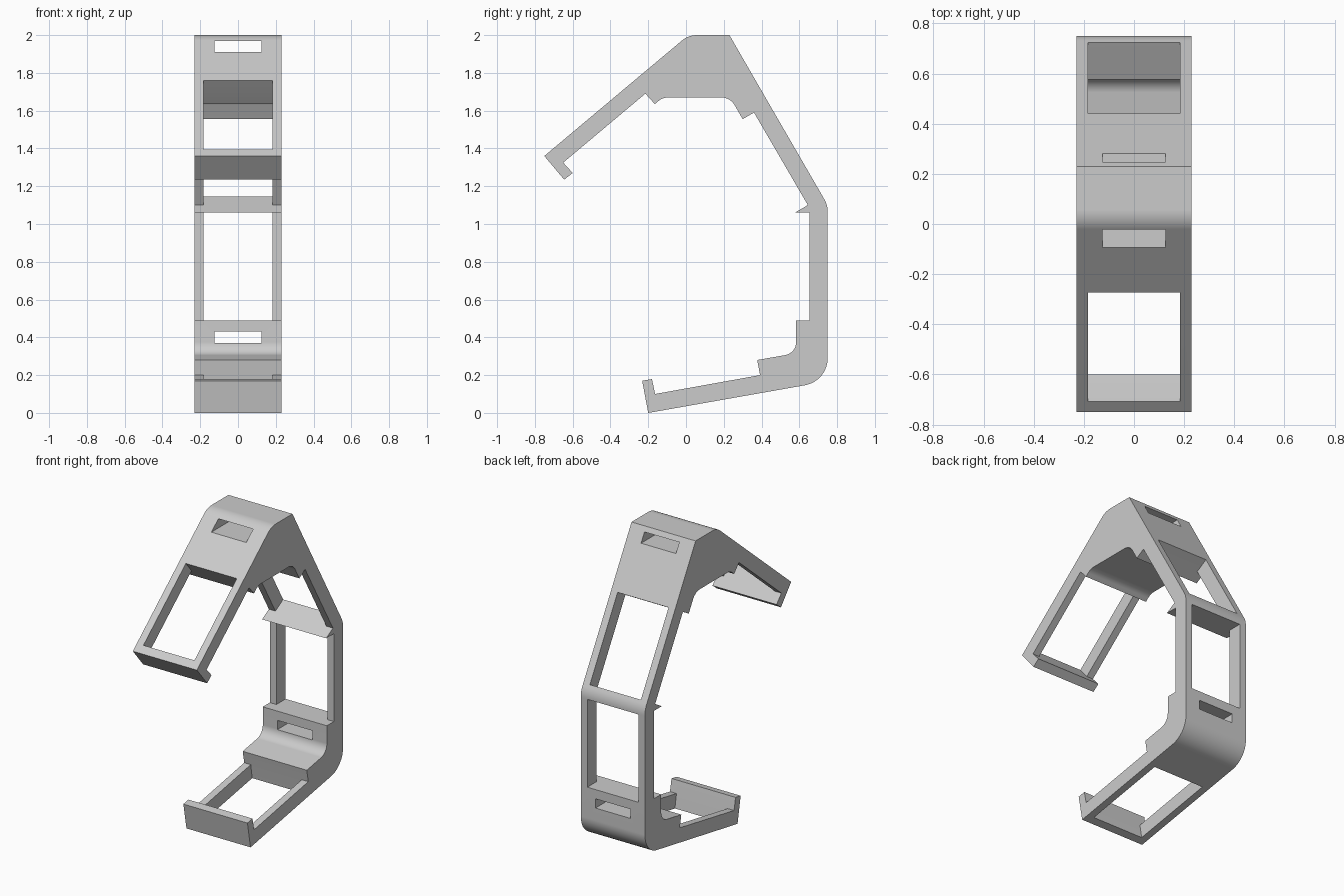
import bpy, bmesh, math
from mathutils import Vector

if "Cube" in bpy.data.objects:
    bpy.data.objects.remove(bpy.data.objects["Cube"])

HALF, INNER, SLOT = 0.23, 0.183, 0.125   # half widths: body, windows, slots

# Side profile: y, z, fillet radius, window number (0 = none)
PROFILE = [
    # upper front arm, outer side, and crown
    (-0.75, 1.36, 0, 0), (-0.7085, 1.395, 0, 1), (-0.2735, 1.76, 0, 1),
    (0.013, 2.0, 0.12, 0), (0.23, 2.0, 0, 0),
    # upper rear arm and upright, outer side
    (0.44, 1.636, 0, 2), (0.724, 1.1455, 0, 2), (0.75, 1.1, 0.13, 0),
    (0.75, 1.06, 0, 3), (0.75, 0.49, 0, 3), (0.75, 0.1675, 0.145, 0),
    # lower arm and its lip
    (0.407, 0.107, 0, 4), (-0.148, 0.009, 0, 4), (-0.2, 0, 0, 0),
    (-0.232, 0.17, 0, 0), (-0.18, 0.179, 0, 0), (-0.164, 0.10, 0, 4), (0.392, 0.20, 0, 4),
    # lower corner block, inner side
    (0.377, 0.28, 0, 0), (0.583, 0.316, 0.07, 0), (0.583, 0.49, 0, 0),
    # upright and small ledge
    (0.655, 0.49, 0, 3), (0.655, 1.06, 0, 3), (0.576, 1.06, 0, 0),
    (0.645, 1.10, 0, 2), (0.36, 1.59, 0, 2),
    # crown block, inner side
    (0.30, 1.555, 0, 0), (0.234, 1.67, 0.08, 0), (-0.123, 1.67, 0.08, 0), (-0.165, 1.635, 0, 0),
    # upper front arm, inner side and lip
    (-0.215, 1.69, 0, 1), (-0.65, 1.325, 0, 1), (-0.60, 1.27, 0, 0), (-0.645, 1.235, 0, 0),
]


def rounded(profile, steps=8):
    out = []
    for i, (y, z, r, w) in enumerate(profile):
        p = Vector((y, z))
        if not r:
            out.append((p, w))
            continue
        a = (Vector(profile[i - 1][:2]) - p).normalized()
        b = (Vector(profile[(i + 1) % len(profile)][:2]) - p).normalized()
        half = a.angle(b) / 2
        centre = p + (a + b).normalized() * r / math.sin(half)
        start, end = (p + d * r / math.tan(half) - centre for d in (a, b))
        sweep = math.pi - 2 * half
        for k in range(steps + 1):
            t = k / steps
            v = (start * math.sin((1 - t) * sweep) + end * math.sin(t * sweep)) / math.sin(sweep)
            out.append((centre + v, 0))
    return out


def make_object(name, bm):
    bmesh.ops.recalc_face_normals(bm, faces=bm.faces)
    mesh = bpy.data.meshes.new(name)
    bm.to_mesh(mesh)
    bm.free()
    ob = bpy.data.objects.new(name, mesh)
    bpy.context.collection.objects.link(ob)
    return ob


# Frame body: profile swept across x in three bands, windows left open in the middle band
pts = rounded(PROFILE)
n = len(pts)
bm = bmesh.new()
rows = [[bm.verts.new((x, p.x, p.y)) for p, _ in pts] for x in (-HALF, -INNER, INNER, HALF)]
bm.faces.new(rows[0])
bm.faces.new(rows[3])
for i in range(n):
    j = (i + 1) % n
    is_window = pts[i][1] and pts[i][1] == pts[j][1]
    for band in range(3):
        if not (band == 1 and is_window):
            a, b = rows[band], rows[band + 1]
            bm.faces.new((a[i], a[j], b[j], b[i]))
# Window walls: two rail sides and two ends each
for w in (1, 2, 3, 4):
    c = [i for i in range(n) if pts[i][1] == w]
    a, b = rows[1], rows[2]
    bm.faces.new([a[i] for i in c])
    bm.faces.new([b[i] for i in c])
    for i, j in ((c[1], c[2]), (c[3], c[0])):
        bm.faces.new((a[i], a[j], b[j], b[i]))
bmesh.ops.delete(bm, geom=[v for v in bm.verts if not v.link_faces], context='VERTS')
body = make_object("bracket_frame", bm)

# Strap slots cut straight through, front to back
bpy.context.view_layer.objects.active = body
body.select_set(True)
for name, y0, y1, z0, z1 in (("crown_slot_cutter", -0.4, 0.6, 1.91, 1.97),
                             ("lower_slot_cutter", 0.4, 0.9, 0.37, 0.43)):
    bm = bmesh.new()
    bmesh.ops.create_cube(bm, size=1)
    for v in bm.verts:
        v.co = (v.co.x * 2 * SLOT, y0 + (v.co.y + 0.5) * (y1 - y0), z0 + (v.co.z + 0.5) * (z1 - z0))
    cutter = make_object(name, bm)
    cutter.hide_render = True
    mod = body.modifiers.new(name, 'BOOLEAN')
    mod.operation, mod.solver, mod.object = 'DIFFERENCE', 'EXACT', cutter
    bpy.ops.object.modifier_apply(modifier=mod.name)
    bpy.data.objects.remove(cutter)

# Smooth fillets, crisp edges
bpy.ops.object.shade_smooth_by_angle(angle=math.radians(20))
body.modifiers.new("weighted_normals", 'WEIGHTED_NORMAL').keep_sharp = True
